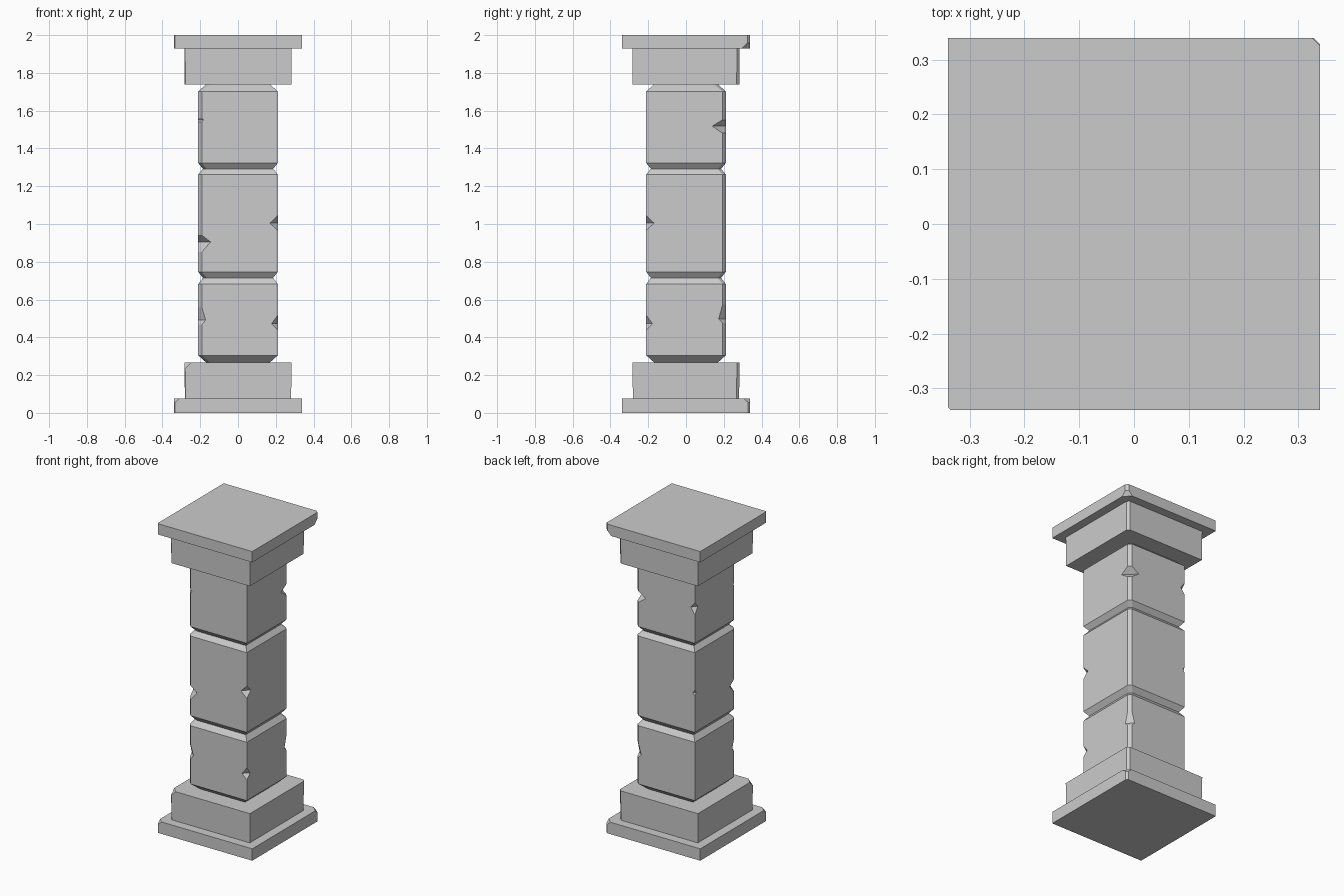
import bpy, bmesh

if "Cube" in bpy.data.objects:
    bpy.data.objects.remove(bpy.data.objects["Cube"])


def make_object(name, bm):
    bmesh.ops.recalc_face_normals(bm, faces=bm.faces[:])
    mesh = bpy.data.meshes.new(name)
    bm.to_mesh(mesh)
    bm.free()
    ob = bpy.data.objects.new(name, mesh)
    bpy.context.collection.objects.link(ob)
    return ob


def square_stack(name, rings, c_front, c_back):
    """Loft square rings (z, half width); the front-left and back-right corners are worn."""
    bm = bmesh.new()
    loops = []
    for z, h in rings:
        f, b = c_front, c_back
        pts = [(-h + f, -h), (h, -h), (h, h - b), (h - b, h), (-h, h), (-h, -h + f)]
        loops.append([bm.verts.new((x, y, z)) for x, y in pts])
    for lo, hi in zip(loops, loops[1:]):
        for i in range(6):
            j = (i + 1) % 6
            bm.faces.new((lo[i], lo[j], hi[j], hi[i]))
    bm.faces.new(loops[0])
    bm.faces.new(loops[-1])
    return make_object(name, bm)


def chip(ob, half, chips):
    """Cut diamond notches at corners: (x sign, y sign, z, depth, up, down)."""
    bm = bmesh.new()
    for sx, sy, z, d, up, down in chips:
        x, y = sx * half, sy * half
        ring = [bm.verts.new(p) for p in
                ((x + d, y, z), (x, y + d, z), (x - d, y, z), (x, y - d, z))]
        top, bottom = bm.verts.new((x, y, z + up)), bm.verts.new((x, y, z - down))
        for i in range(4):
            a, b = ring[i], ring[(i + 1) % 4]
            bm.faces.new((a, b, top))
            bm.faces.new((b, a, bottom))
    cutter = make_object(ob.name + "_cutter", bm)
    cutter.hide_render = True
    mod = ob.modifiers.new("chips", 'BOOLEAN')
    mod.operation, mod.solver, mod.object = 'DIFFERENCE', 'EXACT', cutter
    bpy.context.view_layer.objects.active = ob
    bpy.ops.object.modifier_apply(modifier=mod.name)
    bpy.data.objects.remove(cutter)


# Base: wide foot slab and plinth
foot = square_stack("foot_slab", [(0, 0.34), (0.077, 0.34)], 0.006, 0.012)
chip(foot, 0.34, [(1, 1, 0.085, 0.045, 0.03, 0.04), (-1, -1, 0.085, 0.04, 0.03, 0.035)])
plinth = square_stack("plinth", [(0.077, 0.281), (0.268, 0.284)], 0.004, 0.014)
chip(plinth, 0.284, [(-1, -1, 0.275, 0.045, 0.03, 0.045)])

# Shaft: three stacked blocks separated by V grooves
shaft = square_stack("shaft", [
    (0.268, 0.170), (0.305, 0.211), (0.682, 0.211), (0.715, 0.186),
    (0.747, 0.211), (1.262, 0.211), (1.292, 0.186),
    (1.323, 0.211), (1.702, 0.211), (1.738, 0.170)], 0.02, 0.018)
chip(shaft, 0.211, [
    (1, -1, 1.005, 0.042, 0.04, 0.04), (1, -1, 0.472, 0.034, 0.045, 0.035),
    (-1, -1, 1.55, 0.03, 0.035, 0.03), (-1, -1, 0.905, 0.066, 0.05, 0.075),
    (-1, -1, 0.492, 0.04, 0.13, 0.05),
    (1, 1, 1.518, 0.072, 0.045, 0.05), (1, 1, 0.497, 0.038, 0.14, 0.04),
    (-1, 1, 1.55, 0.03, 0.035, 0.045), (-1, 1, 1.0, 0.014, 0.02, 0.02)])

# Capital: neck block and top slab
square_stack("capital_block", [(1.738, 0.282), (1.93, 0.284)], 0.004, 0.014)
cap = square_stack("top_slab", [(1.93, 0.34), (2.0, 0.34)], 0.006, 0.015)
chip(cap, 0.34, [(1, 1, 1.928, 0.045, 0.045, 0.03)])
